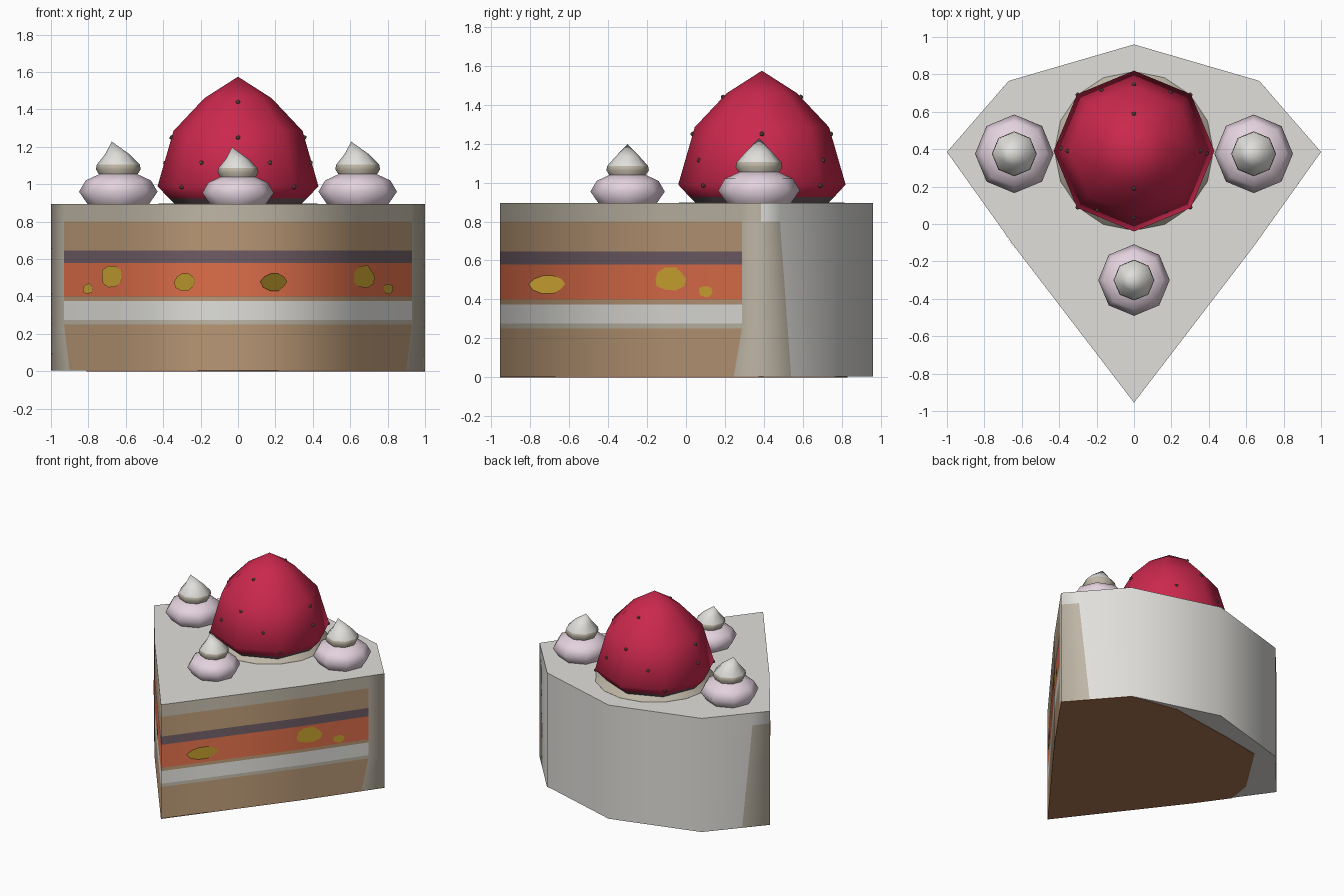
import bpy, bmesh, math, random
from math import sin, cos, pi

random.seed(4)
if "Cube" in bpy.data.objects:
    bpy.data.objects.remove(bpy.data.objects["Cube"])


def material(name, rgb):
    lin = [((c / 255 + 0.055) / 1.055) ** 2.4 for c in rgb] + [1]
    m = bpy.data.materials.new(name)
    m.use_nodes = True
    m.diffuse_color = lin
    m.node_tree.nodes["Principled BSDF"].inputs["Base Color"].default_value = lin
    return m


frosting = material("frosting_white", (224, 223, 219))
beige = material("cream_beige", (190, 182, 166))
sponge = material("sponge_tan", (184, 151, 117))
orange = material("filling_orange", (222, 110, 74))
plum = material("jam_plum", (110, 92, 100))
yellow = material("fruit_yellow", (206, 165, 50))
pink = material("piping_pink", (228, 210, 222))
red = material("berry_red", (203, 40, 77))
brown = material("crust_brown", (175, 120, 83))
seed_mat = material("seed_grey", (120, 100, 85))


def finish(name, bm, mats):
    me = bpy.data.meshes.new(name)
    bm.to_mesh(me)
    bm.free()
    for m in mats:
        me.materials.append(m)
    ob = bpy.data.objects.new(name, me)
    bpy.context.collection.objects.link(ob)
    return ob


def lathe(name, rings, band_mats, centre, sides=8, scale=1.0):
    """Rings of (radius, height, x shift); one material per band."""
    bm = bmesh.new()
    mats = list(dict.fromkeys(band_mats))
    rows = [[bm.verts.new((centre[0] + scale * (r * cos(2 * pi * i / sides) + dx),
                           centre[1] + scale * r * sin(2 * pi * i / sides),
                           centre[2] + scale * z)) for i in range(sides)]
            for r, z, dx in rings]
    for a, b, m in zip(rows, rows[1:], band_mats):
        for i in range(sides):
            j = (i + 1) % sides
            f = bm.faces.new((a[i], a[j], b[j], b[i]))
            f.material_index = mats.index(m)
            f.smooth = True
    bm.faces.new(rows[0][::-1])
    bmesh.ops.remove_doubles(bm, verts=bm.verts, dist=0.0005)
    for e in bm.edges:
        if all(abs(v.co.z - centre[2] - scale * rings[0][1]) < 1e-5 for v in e.verts):
            e.smooth = False
    return finish(name, bm, mats)


# Slice body: stacked rings, coloured by height and by side
TOP, TIP_Y = 0.895, -0.955
levels = [0.004, 0.08, 0.25, 0.275, 0.375, 0.4, 0.58, 0.645, 0.8, TOP]
layers = [sponge, sponge, beige, frosting, sponge, orange, plum, sponge, beige]


def cut_y(x):
    x = abs(x)
    return TIP_Y + x * 1.305 if x < 0.64 else -0.12 + (x - 0.64) * 1.403


def half_outline(z):
    end = 0.9 + 0.03 * min(1, z / 0.25)
    back = 0.865 + 0.05 * min(1, z / 0.8)
    return [(0, TIP_Y), (0.64, cut_y(0.64)), (end, cut_y(end)), (1, 0.385),
            (back, 0.385 + (1 - back) * 1.152), (0.67, 0.765), (0, 0.96)]


body_mats = [frosting, beige, sponge, orange, plum]
bm = bmesh.new()
rows = []
for z in levels:
    half = half_outline(z)
    loop = half + [(-x, y) for x, y in half[-2:0:-1]]
    rows.append([bm.verts.new((x, y, z)) for x, y in loop])
count = len(rows[0])
for k, layer in enumerate(layers):
    for i in range(count):
        j = (i + 1) % count
        f = bm.faces.new((rows[k][i], rows[k][j], rows[k + 1][j], rows[k + 1][i]))
        f.smooth = True
        part = min(i, count - 1 - i)
        if part < 2:
            m = layer
        elif part == 2 or (part == 3 and levels[k] < 0.79):
            m = beige
        else:
            m = frosting
        f.material_index = body_mats.index(m)
bm.faces.new(rows[-1])
bm.faces.new(rows[0][::-1])
for row in (rows[0], rows[-1]):
    for i in range(count):
        bm.edges.get((row[i], row[(i + 1) % count])).smooth = False
finish("cake_slice", bm, body_mats)

# Crust underneath, leaving a frosting rim along the back
bm = bmesh.new()
crust = [(0, TIP_Y), (0.64, -0.12), (1, 0.385), (0.67, 0.765), (0.3, 0.83),
         (-0.2, 0.76), (-0.53, 0.7), (-0.78, 0.31), (-0.81, 0.12), (-0.64, -0.12)]
base = bm.faces.new([bm.verts.new((x, y, 0)) for x, y in crust])
up = bmesh.ops.extrude_face_region(bm, geom=[base])["geom"]
bmesh.ops.translate(bm, vec=(0, 0, 0.004),
                    verts=[g for g in up if isinstance(g, bmesh.types.BMVert)])
bmesh.ops.recalc_face_normals(bm, faces=bm.faces)
finish("bottom_crust", bm, [brown])

# Fruit pieces set on the cut sides
bm = bmesh.new()
pieces = [(-0.28, 0.48, 0.06, 0.05), (0.19, 0.48, 0.07, 0.05),
          (-0.67, 0.505, 0.06, 0.058), (0.67, 0.505, 0.06, 0.058),
          (-0.8, 0.44, 0.027, 0.03), (0.8, 0.44, 0.027, 0.03)]
for cx, cz, rx, rz in pieces:
    ring = []
    for i in range(10):
        a, s = 2 * pi * i / 10, random.uniform(0.85, 1.1)
        x = cx + rx * s * cos(a)
        ring.append(bm.verts.new((x + math.copysign(0.004, cx), cut_y(x) - 0.003,
                                  cz + rz * s * sin(a))))
    bm.faces.new(ring)
finish("fruit_pieces", bm, [yellow])

# Berry, with a stained disc below it
BERRY = (0, 0.39, 0)
berry_rings = [(0.34, TOP, 0), (0.37, 0.925, 0), (0.43, 0.99, 0), (0.345, 1.285, 0),
               (0.18, 1.46, 0), (0, 1.575, 0)]
lathe("berry", berry_rings, [plum, red, red, red, red], BERRY)
lathe("berry_stain", [(0.425, TOP, 0), (0.425, TOP + 0.003, 0), (0, TOP + 0.003, 0)],
      [beige, beige], BERRY, sides=16)


def berry_radius(z, a):
    for (r0, z0, _), (r1, z1, _) in zip(berry_rings, berry_rings[1:]):
        if z0 <= z <= z1:
            r = r0 + (r1 - r0) * (z - z0) / (z1 - z0)
            return r * cos(pi / 8) / cos(a % (pi / 4) - pi / 8)


# Seeds around the berry
bm = bmesh.new()
for z, start, n in [(0.985, 45, 4), (1.115, 58, 6), (1.25, 0, 4), (1.44, 90, 2)]:
    for i in range(n):
        a = math.radians(start) + 2 * pi * i / n
        r = berry_radius(z, a)
        made = bmesh.ops.create_icosphere(bm, subdivisions=1, radius=0.013)
        bmesh.ops.translate(bm, verts=made["verts"],
                            vec=(r * cos(a), BERRY[1] + r * sin(a), z))
finish("berry_seeds", bm, [seed_mat])

# Piped dollops: pink base and cream peak leaning to one side
for name, x, y, s in [("left_dollop", 0.64, 0.375, 1), ("right_dollop", -0.64, 0.375, 1),
                      ("front_dollop", 0, -0.3, 0.91)]:
    lathe(name + "_base", [(0.165, 0, 0), (0.21, 0.065, 0), (0.175, 0.125, 0),
                           (0.1, 0.16, 0), (0, 0.165, 0)], [pink] * 4, (x, y, TOP), scale=s)
    lathe(name + "_peak", [(0.085, 0.13, 0), (0.12, 0.185, 0), (0.115, 0.21, 0),
                           (0.066, 0.265, -0.005), (0, 0.333, -0.035)],
          [beige, beige, frosting, frosting], (x, y, TOP), scale=s)
